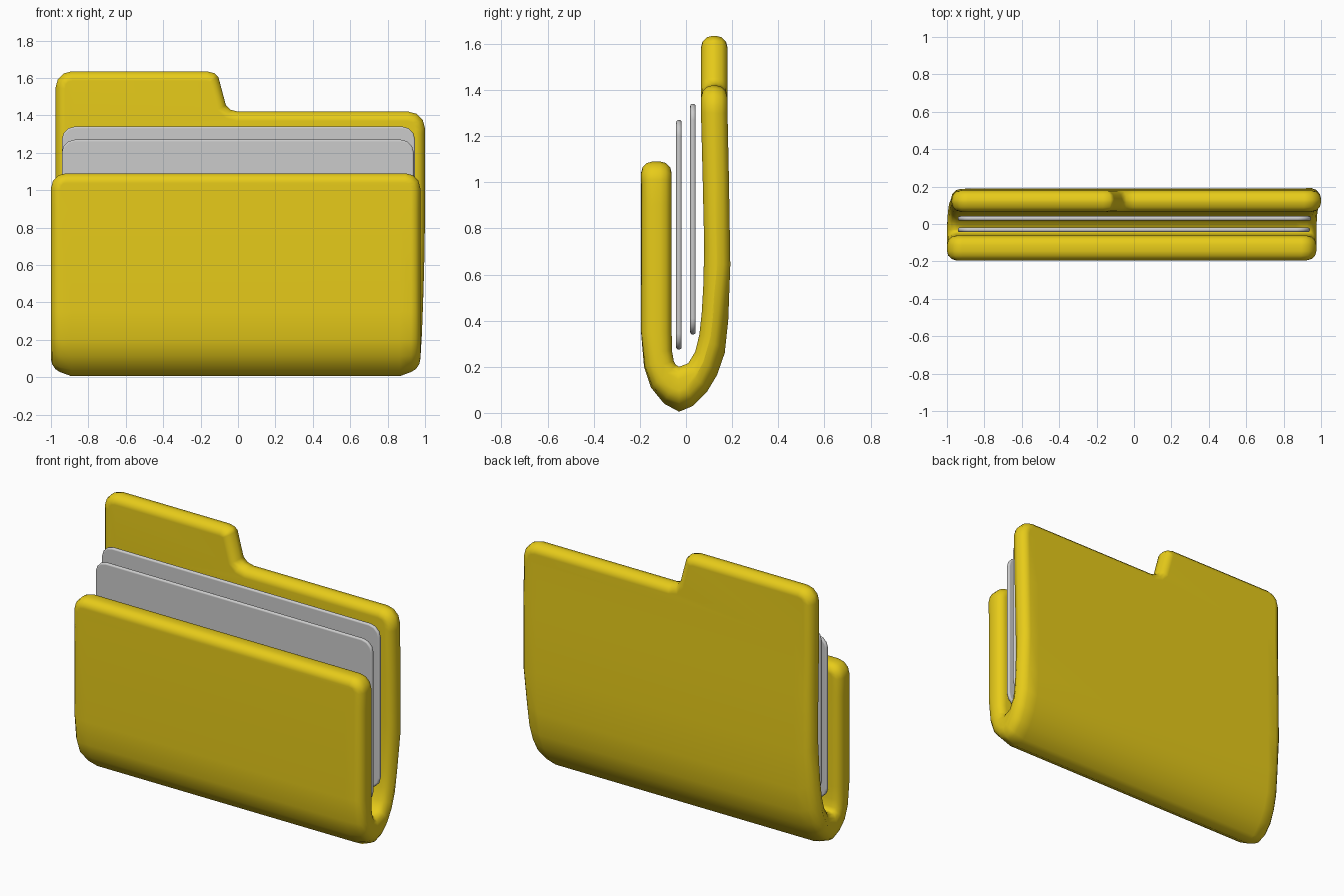
import bpy, bmesh, math

if "Cube" in bpy.data.objects:
    bpy.data.objects.remove(bpy.data.objects["Cube"])


def thick_sheet(name, outer, inner, faces, bevel, mat=None):
    """Two matching skins joined by a rim whose edges are rounded."""
    bm = bmesh.new()
    a = [bm.verts.new(p) for p in outer]
    b = [bm.verts.new(p) for p in inner]
    count = {}
    for f in faces:
        bm.faces.new([a[i] for i in f])
        bm.faces.new([b[i] for i in reversed(f)])
        for i, j in zip(f, f[1:] + f[:1]):
            key = (min(i, j), max(i, j))
            count[key] = count.get(key, 0) + 1
    rim = []
    for (i, j), n in count.items():
        if n == 1:
            bm.faces.new((a[i], a[j], b[j], b[i]))
            rim += [bm.edges.get((a[i], a[j])), bm.edges.get((b[i], b[j]))]
    bmesh.ops.recalc_face_normals(bm, faces=bm.faces)
    bmesh.ops.bevel(bm, geom=rim, offset=bevel, segments=3, profile=0.5,
                    affect='EDGES', clamp_overlap=False)
    bmesh.ops.recalc_face_normals(bm, faces=bm.faces)
    me = bpy.data.meshes.new(name)
    bm.to_mesh(me)
    bm.free()
    ob = bpy.data.objects.new(name, me)
    bpy.context.collection.objects.link(ob)
    if mat:
        me.materials.append(mat)
    bpy.ops.object.select_all(action='DESELECT')
    ob.select_set(True)
    bpy.context.view_layer.objects.active = ob
    bpy.ops.object.shade_smooth_by_angle(angle=math.radians(50))
    # keeps the large flat panels evenly shaded
    wn = ob.modifiers.new("Weighted normals", 'WEIGHTED_NORMAL')
    wn.keep_sharp = True
    return ob


def corner(x, z, sx, sz, r):
    """Rounded corner, running from the side edge to the top or bottom edge."""
    return [(x - sx * r * (1 - math.cos(t)), z - sz * r * (1 - math.sin(t)))
            for t in (i * math.pi / 6 for i in range(4))]


yellow = bpy.data.materials.new("folder_yellow")
yellow.diffuse_color = (0.80, 0.60, 0.01, 1)
yellow.use_nodes = True
yellow.node_tree.nodes["Principled BSDF"].inputs["Base Color"].default_value = yellow.diffuse_color

# Folder: U-shaped section, each row = outer y, z, inner y, z, sideways shift
rows = [
    (-.195, .90, -.062, .90, 0), (-.195, .35, -.062, .35, 0),
    (-.182, .20, -.061, .27, 0), (-.152, .11, -.053, .225, 0),
    (-.095, .04, -.044, .208, 0), (-.03, .005, -.03, .20, 0),
    (.03, .03, .01, .215, .002), (.09, .09, .04, .265, .005),
    (.135, .165, .058, .34, .009), (.168, .26, .068, .43, .013),
    (.183, .40, .075, .55, .017), (.19, .64, .079, .72, .023),
    (.186, 1.0, .072, 1.03, .025), (.18, 1.3, .065, 1.3, .025)]
outer, inner, faces = [], [], []
for oy, oz, iy, iz, s in rows:
    thick = math.hypot(oy - iy, oz - iz)
    pull = 0.6 * max(0, thick - .13) / thick
    for k, x in enumerate((-1, -.89, .865, .975)):
        t = pull if k in (0, 3) else 0
        outer.append((x + s, oy + (iy - oy) * t, oz + (iz - oz) * t))
        inner.append((x + s, iy, iz))
for r in range(len(rows) - 1):
    for k in range(3):
        i = r * 4 + k
        faces.append([i, i + 1, i + 5, i + 4])


def cap(row, outline):
    """Closes a panel above a row with a shaped flat top, right to left."""
    base = len(outer)
    outer.extend((x, rows[row][0], z) for x, z in outline)
    inner.extend((x, rows[row][2], z) for x, z in outline)
    first = row * 4
    faces.append([first + k for k in range(4)] +
                 list(range(base, base + len(outline))))


# Front panel top
cap(0, corner(.975, 1.09, 1, 1, .08) + corner(-1, 1.09, -1, 1, .08)[::-1])
# Back panel top with the index tab
cap(len(rows) - 1,
    corner(1, 1.42, 1, 1, .09) +
    [(0, 1.42), (-.04, 1.43), (-.065, 1.455), (-.105, 1.605),
     (-.125, 1.625), (-.165, 1.635)] +
    corner(-.975, 1.635, -1, 1, .085)[::-1])
thick_sheet("folder", outer, inner, faces, .05, yellow)

# Two paper sheets inside
for name, y, z0, z1, x1 in (("front_paper", -.031, .275, 1.27, .94),
                            ("back_paper", .03, .34, 1.34, .947)):
    outline = (corner(x1, z1, 1, 1, .07) + corner(-.942, z1, -1, 1, .07)[::-1] +
               corner(-.942, z0, -1, -1, .07) + corner(x1, z0, 1, -1, .07)[::-1])
    thick_sheet(name, [(x, y - .012, z) for x, z in outline],
                [(x, y + .012, z) for x, z in outline],
                [list(range(len(outline)))], .01)
